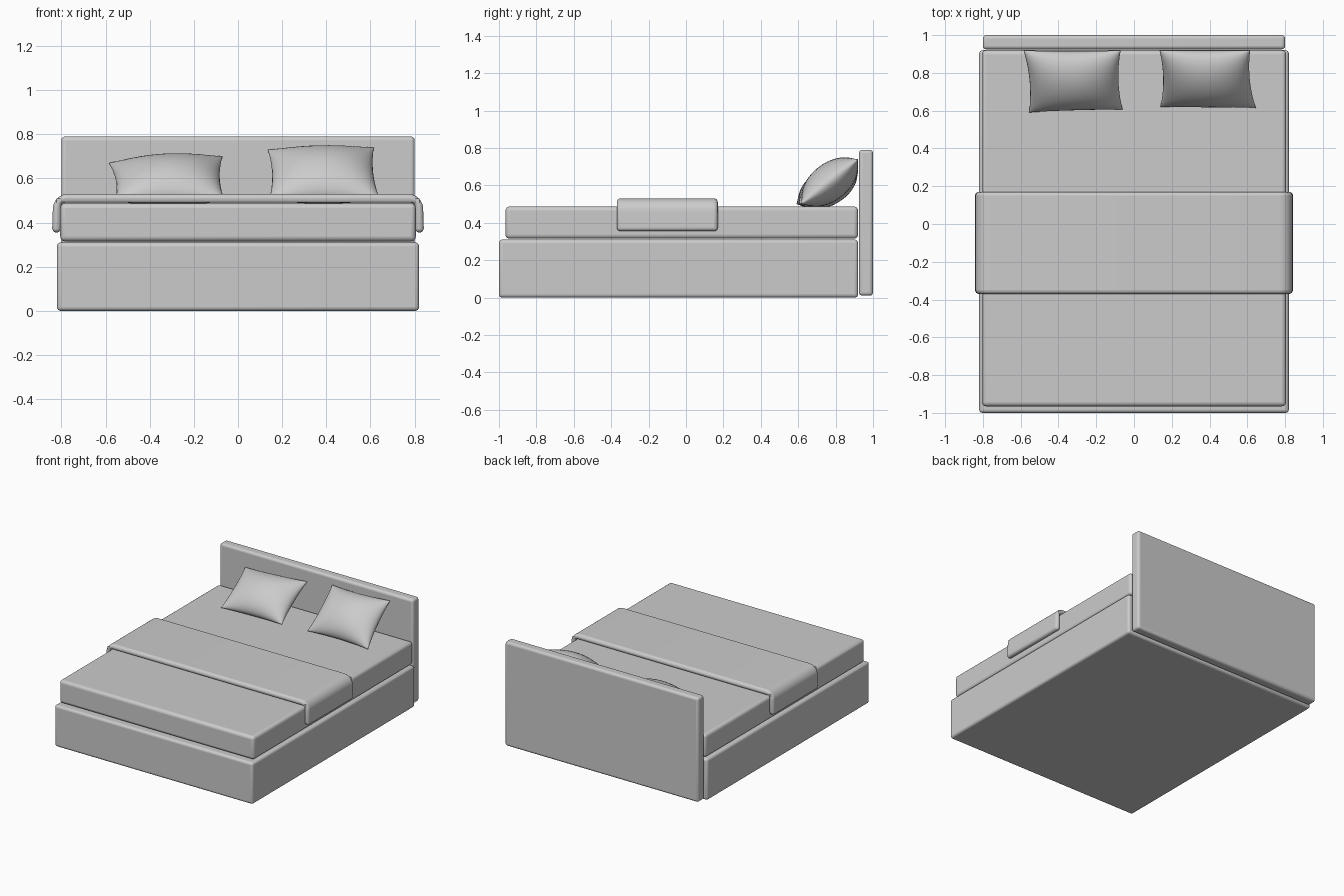
import bpy
import math
from mathutils import Vector

cube = bpy.data.objects.get("Cube")
if cube:
    bpy.data.objects.remove(cube, do_unlink=True)

grey = bpy.data.materials.new("soft_grey")
grey.use_nodes = True
COLOUR = (0.6, 0.6, 0.6, 1)
grey.diffuse_color = COLOUR
grey.node_tree.nodes["Principled BSDF"].inputs["Base Color"].default_value = COLOUR


def add_mesh(name, verts, faces):
    mesh = bpy.data.meshes.new(name)
    mesh.from_pydata(verts, [], faces)
    mesh.materials.append(grey)
    obj = bpy.data.objects.new(name, mesh)
    bpy.context.collection.objects.link(obj)
    return obj


def smooth(obj, angle=50):
    bpy.ops.object.select_all(action='DESELECT')
    obj.select_set(True)
    bpy.context.view_layer.objects.active = obj
    bpy.ops.object.shade_smooth_by_angle(angle=math.radians(angle))


def bevel(obj, width, segments=4):
    mod = obj.modifiers.new("Rounded edges", 'BEVEL')
    mod.width = width
    mod.segments = segments
    mod.limit_method = 'ANGLE'
    mod.angle_limit = math.radians(50)


def rounded_box(name, low, high, radius):
    low, high = Vector(low), Vector(high)
    bpy.ops.mesh.primitive_cube_add(size=1, location=(low + high) / 2)
    obj = bpy.context.object
    obj.name = name
    obj.scale = high - low
    bpy.ops.object.transform_apply(location=False, rotation=False, scale=True)
    obj.data.materials.append(grey)
    bevel(obj, radius)
    smooth(obj)


def throw_blanket(name, half, y0, y1, bottom, top, thick, radius):
    # Arch outline: rounded outer shoulder, then the inner lining back
    right = [(half, bottom), (half - 0.003, top - radius * 1.15)]
    for i in range(1, 9):
        a = math.pi / 2 * i / 8
        right.append((half - 0.003 - radius * (1 - math.cos(a)),
                      top - radius * (1 - math.sin(a))))
    inner = [(half - thick, bottom), (half - thick, top - thick)]
    outline = right + [(-x, z) for x, z in reversed(right)]
    outline += [(-x, z) for x, z in inner] + list(reversed(inner))
    n = len(outline)
    verts = [(x, y, z) for y in (y0, y1) for x, z in outline]
    faces = [(i, (i + 1) % n, n + (i + 1) % n, n + i) for i in range(n)]
    faces += [tuple(reversed(range(n))), tuple(range(n, 2 * n))]
    obj = add_mesh(name, verts, [tuple(reversed(f)) for f in faces])
    bevel(obj, 0.025)
    smooth(obj)


def pillow(name, back_left, back_right, front_left, front_right, puff, pinch=0.07):
    # Two puffed sheets stretched between four corners, sharing a seam
    bl, br, fl, fr = map(Vector, (back_left, back_right, front_left, front_right))
    normal = (br - fl).cross(bl - fr).normalized()
    n = 20
    verts, faces, index = [], [], {}
    for side in (1, -1):
        for i in range(n + 1):
            for j in range(n + 1):
                seam = i in (0, n) or j in (0, n)
                if seam and side == -1:
                    index[side, i, j] = index[1, i, j]
                    continue
                u = -math.cos(math.pi * i / n)
                v = -math.cos(math.pi * j / n)
                s = (1 + u * (1 - pinch * (1 - v * v))) / 2
                t = (1 + v * (1 - pinch * (1 - u * u))) / 2
                p = fl.lerp(fr, s).lerp(bl.lerp(br, s), t)
                h = puff * ((1 - u * u) * (1 - v * v)) ** 0.55
                index[side, i, j] = len(verts)
                verts.append(p + normal * h * side)
        for i in range(n):
            for j in range(n):
                quad = [index[side, a, b] for a, b in
                        ((i, j), (i + 1, j), (i + 1, j + 1), (i, j + 1))]
                faces.append(quad if side == 1 else quad[::-1])
    smooth(add_mesh(name, verts, faces), 80)


# Bed body
rounded_box("bed_base", (-0.82, -1, 0), (0.82, 0.92, 0.31), 0.018)
rounded_box("mattress", (-0.805, -0.965, 0.315), (0.805, 0.92, 0.487), 0.022)
rounded_box("headboard", (-0.8, 0.925, 0.01), (0.8, 1, 0.79), 0.018)

# Bedding
throw_blanket("throw_blanket", 0.842, -0.37, 0.17, 0.355, 0.53, 0.04, 0.07)
pillow("right_pillow", (-0.585, 0.92, 0.67), (-0.07, 0.92, 0.70),
       (-0.555, 0.59, 0.50), (-0.06, 0.605, 0.50), 0.1)
pillow("left_pillow", (0.135, 0.92, 0.73), (0.615, 0.92, 0.74),
       (0.14, 0.62, 0.50), (0.645, 0.615, 0.50), 0.1)
